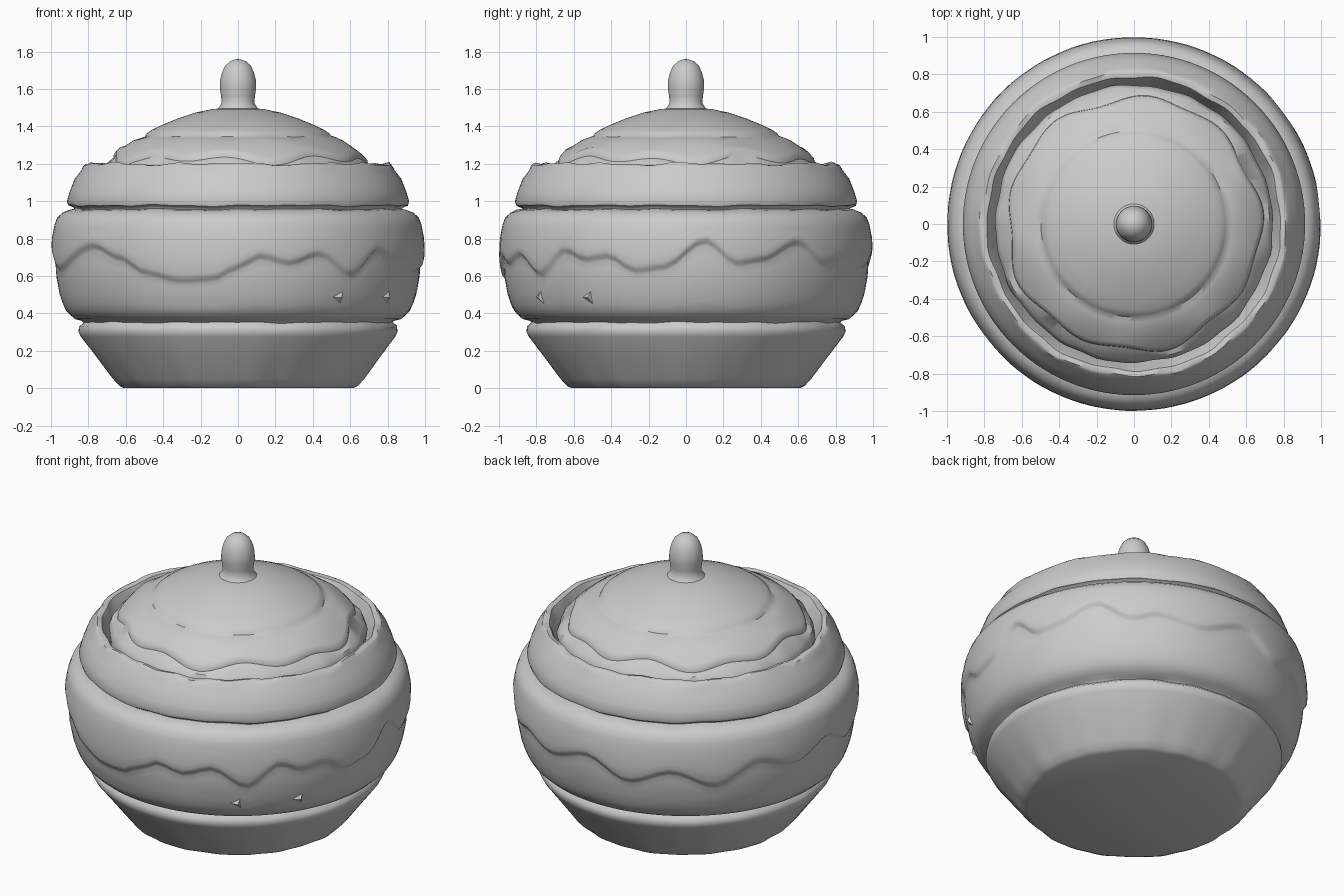
import bpy, bmesh, math

if "Cube" in bpy.data.objects:
    bpy.data.objects.remove(bpy.data.objects["Cube"])

SEG = 112


def lathe(name, profile, cap_start=False, cap_end=False, angle=40):
    """Spin profile(a) -> [(r, z), ...] around z; the profile may vary with angle."""
    bm = bmesh.new()
    cols = []
    for i in range(SEG):
        a = 2 * math.pi * i / SEG
        cols.append([bm.verts.new((r * math.cos(a), r * math.sin(a), z)) for r, z in profile(a)])
    n = len(cols[0])
    for i in range(SEG):
        c, d = cols[i], cols[(i + 1) % SEG]
        for j in range(n - 1):
            bm.faces.new((c[j], d[j], d[j + 1], c[j + 1]))
    if cap_start:
        bm.faces.new([c[0] for c in reversed(cols)])
    if cap_end:
        bm.faces.new([c[-1] for c in cols])
    bmesh.ops.recalc_face_normals(bm, faces=bm.faces)
    return finish(name, bm, angle)


def finish(name, bm, angle):
    me = bpy.data.meshes.new(name)
    bm.to_mesh(me)
    bm.free()
    ob = bpy.data.objects.new(name, me)
    bpy.context.collection.objects.link(ob)
    bpy.ops.object.select_all(action='DESELECT')
    bpy.context.view_layer.objects.active = ob
    ob.select_set(True)
    bpy.ops.object.shade_smooth_by_angle(angle=math.radians(angle))
    return ob


def wobble(a, s):
    """Small irregular hand-made ripple in -1..1."""
    return (math.sin(7 * a + s) + math.sin(13 * a + 2.3 * s) + math.sin(23 * a + 3.1 * s)) / 3


def ease(pts, x):
    """Smooth interpolation through (x, value) points."""
    for (x0, v0), (x1, v1) in zip(pts, pts[1:]):
        if x <= x1:
            t = (x - x0) / (x1 - x0)
            return v0 + (v1 - v0) * t * t * (3 - 2 * t)
    return pts[-1][1]


# Dripping glaze edge: (angle in degrees, height) around the pot
DRIP = [(194, .64), (219, .76), (230, .70), (240, .62), (252, .58), (262, .59), (270, .65),
        (277, .71), (286, .67), (296, .72), (308, .61), (319, .74), (327, .69), (335, .71),
        (344, .63), (353, .65), (366, .79), (376, .67), (384, .69), (397, .78), (409, .67),
        (418, .70), (432, .65), (450, .73), (465, .62), (480, .70), (495, .61), (510, .73),
        (525, .66), (540, .74), (554, .64)]
BELLY = [(.36, .85), (.375, .885), (.42, .925), (.50, .953), (.60, .972), (.70, .977), (.80, .972), (.88, .957)]


def belly_r(z):
    for (z0, r0), (z1, r1) in zip(BELLY, BELLY[1:]):
        if z <= z1:
            return r0 + (r1 - r0) * (z - z0) / (z1 - z0)
    return BELLY[-1][1]


def pot_profile(a):
    w = wobble(a, 1.0)
    d = math.degrees(a)
    drip = ease(DRIP, d if d >= 194 else d + 360)
    # tapered foot and lower groove
    p = [(.61 + .006 * w, 0), (.635 + .008 * w, .012), (.67 + .008 * w, .05), (.76 + .004 * w, .17),
         (.84, .275), (.853, .30), (.85, .33 + .006 * w), (.825, .352 + .006 * w), (.835, .36)]
    # belly under the glaze
    for k in range(9):
        z = .37 + (drip - .025 - .37) * (k / 8)
        p.append((belly_r(z), z))
    # rounded lip of the glaze
    p += [(belly_r(drip) + .004, drip - .008), (belly_r(drip) + .016, drip + .004), (belly_r(drip) + .022, drip + .025)]
    for k in range(1, 6):
        z = drip + .025 + (.875 - drip - .025) * k / 5
        p.append((belly_r(z) + .023, z))
    # upper groove, collar and rim
    v = wobble(a, 4.0)
    p += [(.965, .915), (.935, .94), (.905, .952 + .005 * v), (.875, .957 + .006 * v), (.88, .967 + .008 * v),
          (.908, .977 + .006 * v), (.915, 1.0), (.90, 1.05), (.873, 1.12), (.838, 1.165),
          (.825 + .006 * v, 1.19), (.812 + .008 * v, 1.20 + .012 * w), (.785 + .01 * v, 1.195 + .008 * w),
          (.772 + .01 * v, 1.17), (.752, 1.12), (.735, 1.08)]
    return p


lathe("pot", pot_profile, cap_start=True, cap_end=True, angle=50)


# Domed lid with a wavy glaze skirt
def lid_profile(a):
    wave = math.sin(9 * a + .6) * .6 + math.sin(5 * a + 2) * .4
    r = .648 + .024 * wave
    z = 1.252 - .028 * wave
    return [(.735, 1.09), (.742 + .008 * wobble(a, 2), 1.14), (.722 + .012 * wobble(a, 2), 1.185),
            (r + .028, z - .033), (r + .025, z - .01), (r + .005, z + .012),
            (.60, 1.298), (.56, 1.325), (.525, 1.338 + .004 * wave), (.498, 1.347 + .004 * wave),
            (.488, 1.362), (.46, 1.382), (.40, 1.41), (.32, 1.443), (.23, 1.473), (.14, 1.492), (.05, 1.50)]


lathe("lid", lid_profile, cap_start=True, cap_end=True)

# Rounded knob
KNOB = [(.115, 1.485), (.10, 1.505), (.088, 1.525), (.09, 1.56), (.097, 1.60), (.096, 1.645),
        (.085, 1.69), (.068, 1.725), (.042, 1.748), (.018, 1.757), (.004, 1.759)]
lathe("knob", lambda a: KNOB, cap_start=True, cap_end=True, angle=60)

# Two tiny chips on the lower belly
for i, deg in enumerate((-56, -34)):
    a = math.radians(deg)
    bm = bmesh.new()
    out = (math.cos(a), math.sin(a))
    tan = (-out[1], out[0])
    pts = [(-.045, .485, .94), (.03, .52, .955), (.03, .45, .935), (.018, .485, .968)]
    v = [bm.verts.new((out[0] * r + tan[0] * t, out[1] * r + tan[1] * t, z)) for t, z, r in pts]
    for f in ((0, 1, 3), (1, 2, 3), (2, 0, 3), (0, 2, 1)):
        bm.faces.new([v[k] for k in f])
    bmesh.ops.recalc_face_normals(bm, faces=bm.faces)
    finish("chip_%d" % (i + 1), bm, 20)
